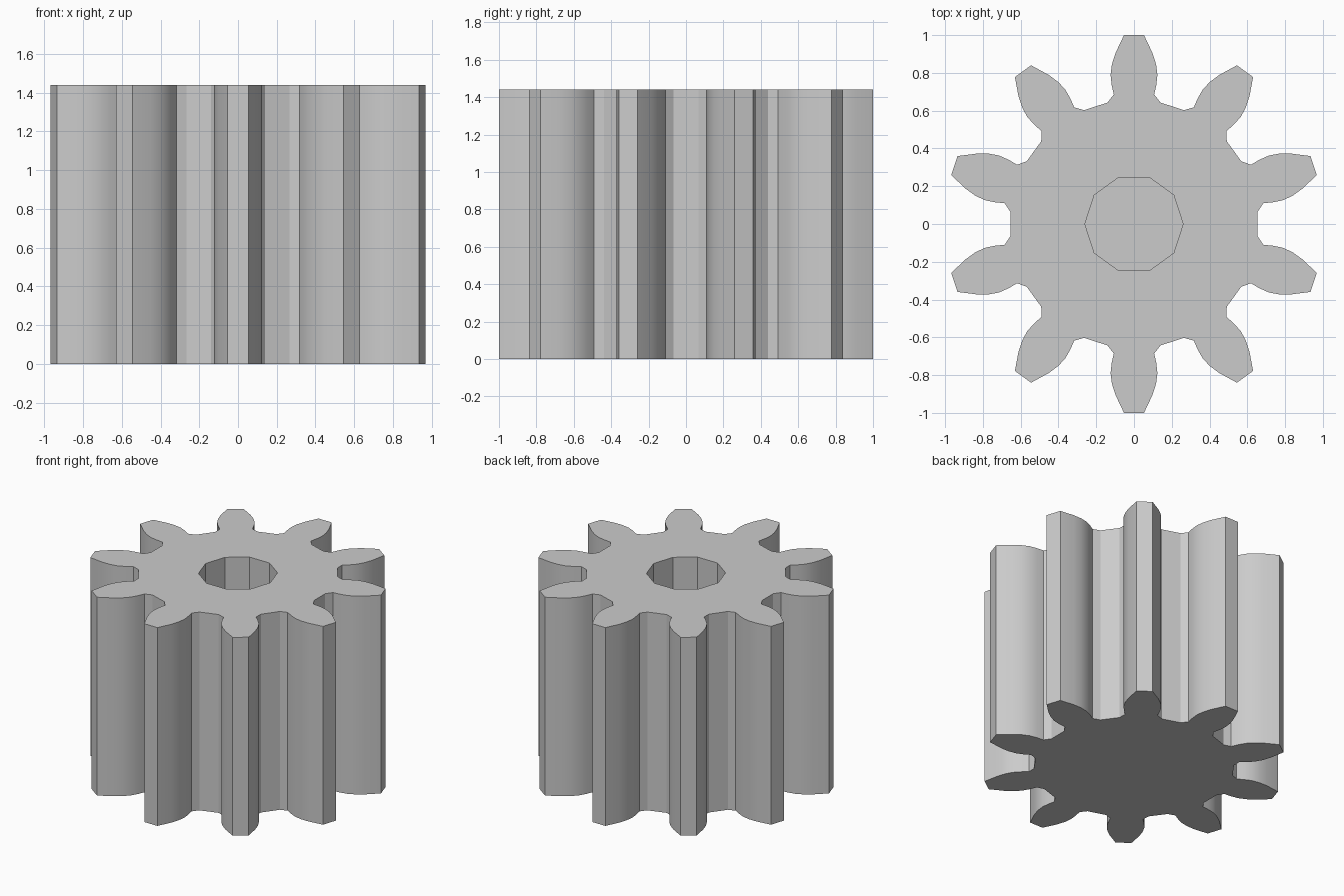
import bpy, bmesh
from math import pi, sin, cos
from mathutils import Matrix, Vector

cube = bpy.data.objects.get("Cube")
if cube:
    bpy.data.objects.remove(cube)

TEETH = 10
STEP = 2 * pi / TEETH
HEIGHT = 1.44
BORE_RADIUS = 0.26
BORE_FLOOR = 0.15

# Grey material
grey = bpy.data.materials.new("plain grey")
grey.use_nodes = True
colour = (0.6, 0.6, 0.6, 1)
grey.diffuse_color = colour
grey.node_tree.nodes["Principled BSDF"].inputs["Base Color"].default_value = colour

# Half of one tooth pointing along +y, from gap floor to tip
half = [(0.14, 0.643), (0.107, 0.686), (0.118, 0.735), (0.124, 0.79),
        (0.117, 0.845), (0.098, 0.905), (0.053, 1.0)]
tooth = half + [(-x, y) for x, y in reversed(half)]

bm = bmesh.new()


def ring_of_teeth(z):
    rows = []
    for i in range(TEETH):
        turn = Matrix.Rotation(i * STEP, 3, "Z")
        rows.append([bm.verts.new(turn @ Vector((x, y, z))) for x, y in tooth])
    return rows


def bore_ring(z):
    # each corner points at the gap on the clockwise side of its tooth
    angles = [pi / 2 + (i - 0.5) * STEP for i in range(TEETH)]
    return [bm.verts.new((BORE_RADIUS * cos(a), BORE_RADIUS * sin(a), z)) for a in angles]


def walls(lower, upper):
    n = len(lower)
    for i in range(n):
        j = (i + 1) % n
        bm.faces.new((lower[i], lower[j], upper[j], upper[i]))


bottom, top = ring_of_teeth(0), ring_of_teeth(HEIGHT)
outer_low, outer_high = sum(bottom, []), sum(top, [])
bore_low, bore_high = bore_ring(BORE_FLOOR), bore_ring(HEIGHT)

# Toothed sides and closed underside
walls(outer_low, outer_high)
bm.faces.new(outer_low[::-1])

# Bore sides and floor
walls(bore_low[::-1], bore_high[::-1])
bm.faces.new(bore_low)

# Top face, one sector per tooth plus a wedge per gap
for i in range(TEETH):
    j = (i + 1) % TEETH
    bm.faces.new([bore_high[i]] + top[i] + [bore_high[j]])
    bm.faces.new((bore_high[j], top[i][-1], top[j][0]))

mesh = bpy.data.meshes.new("pinion_gear")
bm.to_mesh(mesh)
bm.free()
mesh.materials.append(grey)
gear = bpy.data.objects.new("pinion_gear", mesh)
bpy.context.collection.objects.link(gear)

# Smooth flanks with sharp tips, roots and rims
bpy.ops.object.select_all(action="DESELECT")
gear.select_set(True)
bpy.context.view_layer.objects.active = gear
bpy.ops.object.shade_smooth_by_angle(angle=pi / 7)
